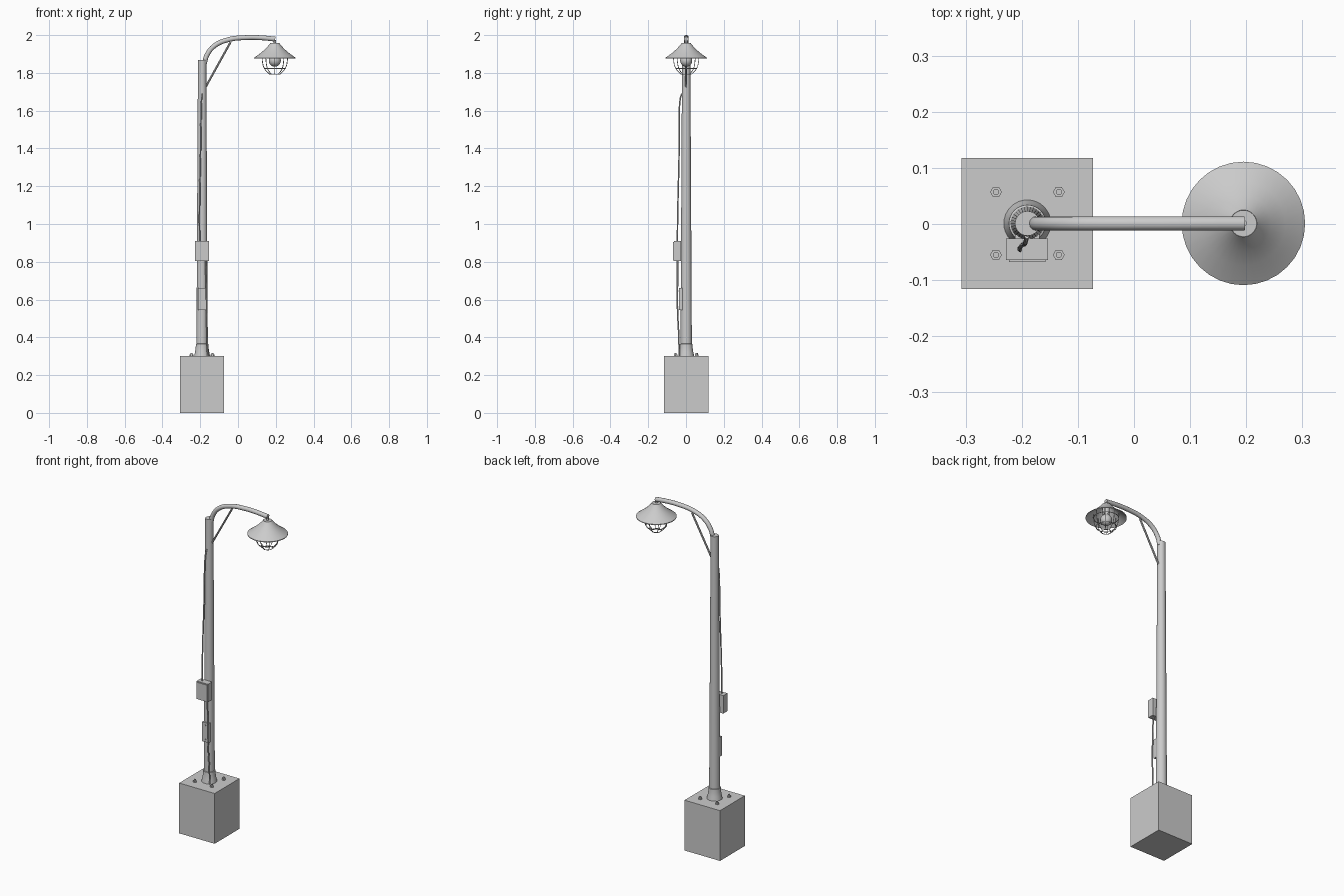
import bpy, bmesh, math
from mathutils import Vector

if "Cube" in bpy.data.objects:
    bpy.data.objects.remove(bpy.data.objects["Cube"])

PX, PY = -0.19, 0.001      # pole axis
LX, LY = 0.195, 0.001      # lamp axis


def finish(bm, name, smooth=True):
    bmesh.ops.recalc_face_normals(bm, faces=bm.faces)
    me = bpy.data.meshes.new(name)
    bm.to_mesh(me)
    bm.free()
    ob = bpy.data.objects.new(name, me)
    bpy.context.collection.objects.link(ob)
    if smooth:
        shade(ob)
    return ob


def shade(ob):
    bpy.ops.object.select_all(action='DESELECT')
    ob.select_set(True)
    bpy.context.view_layer.objects.active = ob
    bpy.ops.object.shade_smooth_by_angle(angle=math.radians(35))


def box(name, lo, hi):
    bm = bmesh.new()
    bmesh.ops.create_cube(bm, size=1)
    for v in bm.verts:
        v.co = Vector([(a + b) / 2 + c * (b - a) for a, b, c in zip(lo, hi, v.co)])
    return finish(bm, name, False)


def lathe(name, profile, x, y, sides=32, loop=False):
    """Spin (radius, z) points round a vertical axis; open profiles get end caps."""
    bm = bmesh.new()
    rings = [[bm.verts.new((x + r * math.cos(2 * math.pi * i / sides),
                            y + r * math.sin(2 * math.pi * i / sides), z))
              for i in range(sides)] for r, z in profile]
    pairs = list(zip(rings, rings[1:]))
    if loop:
        pairs.append((rings[-1], rings[0]))
    for a, b in pairs:
        for i in range(sides):
            j = (i + 1) % sides
            bm.faces.new((a[i], a[j], b[j], b[i]))
    if not loop:
        bm.faces.new(rings[0])
        bm.faces.new(rings[-1])
    return finish(bm, name)


def tube(name, pts, radius, cyclic=False, sides=2, res=8):
    """Smooth round tube through the points."""
    cu = bpy.data.curves.new(name, 'CURVE')
    cu.dimensions = '3D'
    cu.bevel_depth = radius
    cu.bevel_resolution = sides
    cu.use_fill_caps = True
    cu.resolution_u = res
    sp = cu.splines.new('BEZIER')
    sp.bezier_points.add(len(pts) - 1)
    for p, co in zip(sp.bezier_points, pts):
        p.co = co
        p.handle_left_type = p.handle_right_type = 'AUTO'
    sp.use_cyclic_u = cyclic
    ob = bpy.data.objects.new(name, cu)
    bpy.context.collection.objects.link(ob)
    bpy.ops.object.select_all(action='DESELECT')
    ob.select_set(True)
    bpy.context.view_layer.objects.active = ob
    bpy.ops.object.convert(target='MESH')
    shade(bpy.context.object)


# concrete base
box("base_block", (-0.307, -0.116, 0), (-0.073, 0.118, 0.3))

# anchor nuts and bolts
for i, (sx, sy) in enumerate([(-1, -1), (1, -1), (1, 1), (-1, 1)]):
    x, y = PX + sx * 0.056, PY + sy * 0.056
    lathe(f"anchor_nut_{i}", [(0.0105, 0.3), (0.0105, 0.309)], x, y, 6)
    lathe(f"anchor_bolt_{i}", [(0.0055, 0.3), (0.0055, 0.316)], x, y, 12)

# flared foot and tapered pole
lathe("pole_foot", [(0.042, 0.3), (0.041, 0.306), (0.037, 0.325), (0.034, 0.345),
                    (0.033, 0.365), (0.029, 0.367)], PX, PY)
lathe("pole", [(0.030, 0.3), (0.030, 0.36), (0.022, 1.868)], PX, PY)

# curved arm and brace
tube("arm", [(-0.178, PY, 1.85), (-0.165, PY, 1.893), (-0.125, PY, 1.943),
             (-0.05, PY, 1.976), (0.05, PY, 1.987), (0.12, PY, 1.986),
             (0.197, PY, 1.979)], 0.0128, sides=4)
tube("brace", [(-0.172, PY, 1.724), (-0.04, PY, 1.962)], 0.0055)

# lamp shade, neck and bulb
lathe("lamp_shade", [(0.024, 1.958), (0.032, 1.947), (0.05, 1.927), (0.075, 1.905),
                     (0.11, 1.880), (0.11, 1.876), (0.074, 1.901), (0.049, 1.923),
                     (0.030, 1.943), (0.022, 1.954)], LX, LY, loop=True)
lathe("shade_cap", [(0.0235, 1.953), (0.0235, 1.958)], LX, LY)
lathe("lamp_neck", [(0.006, 1.955), (0.006, 1.975)], LX, LY, 12)
lathe("bulb_socket", [(0.019, 1.953), (0.019, 1.895)], LX, LY, 24)
bulb = [(0.015, 1.9)] + [(0.032 * math.sin(math.radians(a)),
                          1.865 + 0.032 * math.cos(math.radians(a)))
                         for a in range(35, 180, 12)]
lathe("bulb", bulb, LX, LY, 24)

# wire guard under the shade
for k, (r, z) in enumerate([(0.067, 1.877), (0.055, 1.823), (0.026, 1.792)]):
    ring = [(LX + r * math.cos(t * math.pi / 4), LY + r * math.sin(t * math.pi / 4), z)
            for t in range(8)]
    tube(f"guard_ring_{k}", ring, 0.002, True, 1, 4)
for k in range(8):
    c, s = math.cos(k * math.pi / 4), math.sin(k * math.pi / 4)
    tube(f"guard_wire_{k}", [(LX + r * c, LY + r * s, z) for r, z in
                             [(0.067, 1.902), (0.067, 1.872), (0.055, 1.823),
                              (0.026, 1.792)]], 0.002, False, 1, 4)

# junction box with cover
box("junction_box", (-0.228, -0.064, 0.803), (-0.153, -0.026, 0.91))
box("junction_cover", (-0.223, -0.068, 0.808), (-0.158, -0.064, 0.905))

# access hatch with screws
box("access_hatch", (-0.212, -0.036, 0.545), (-0.168, -0.018, 0.66))
for k, z in enumerate((0.56, 0.645)):
    box(f"hatch_screw_{k}", (-0.193, -0.039, z - 0.003), (-0.187, -0.035, z + 0.003))

# cables
tube("upper_cable", [(-0.203, -0.046, 0.9), (-0.204, -0.044, 1.05), (-0.199, -0.037, 1.35),
                     (-0.193, -0.031, 1.66), (-0.191, -0.022, 1.69)], 0.004)
tube("lower_cable", [(-0.172, -0.045, 0.81), (-0.168, -0.045, 0.68), (-0.166, -0.045, 0.55),
                     (-0.163, -0.038, 0.4), (-0.161, -0.036, 0.3)], 0.004)
